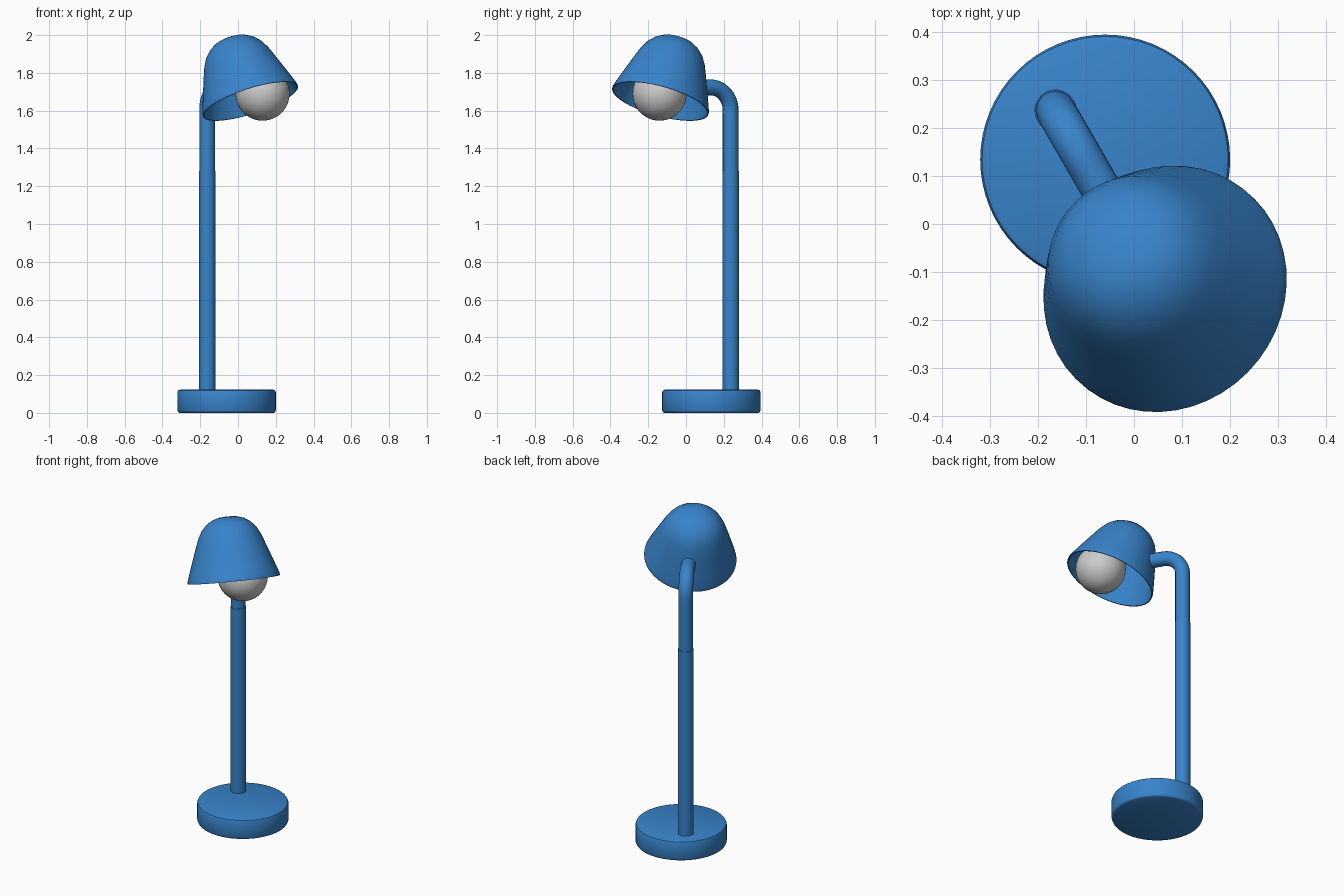
import bpy, bmesh, math
from mathutils import Vector

if "Cube" in bpy.data.objects:
    bpy.data.objects.remove(bpy.data.objects["Cube"])

blue = bpy.data.materials.new("blue_paint")
blue.diffuse_color = (0.04, 0.23, 0.60, 1)
blue.use_nodes = True
blue.node_tree.nodes["Principled BSDF"].inputs["Base Color"].default_value = blue.diffuse_color


def finish(ob, name, mat=None, angle=40):
    ob.name = name
    if mat:
        ob.data.materials.append(mat)
    bpy.ops.object.select_all(action='DESELECT')
    ob.select_set(True)
    bpy.context.view_layer.objects.active = ob
    bpy.ops.object.shade_smooth_by_angle(angle=math.radians(angle))
    return ob


def lathe(name, profile, mat, steps=48):
    """Spin (radius, height) points around local z."""
    bm = bmesh.new()
    vs = [bm.verts.new((r, 0, z)) for r, z in profile]
    es = [bm.edges.new(p) for p in zip(vs, vs[1:])]
    bmesh.ops.spin(bm, geom=vs + es, axis=(0, 0, 1), cent=(0, 0, 0),
                   steps=steps, angle=math.tau)
    bmesh.ops.remove_doubles(bm, verts=bm.verts, dist=1e-5)
    bmesh.ops.recalc_face_normals(bm, faces=bm.faces)
    me = bpy.data.meshes.new(name)
    bm.to_mesh(me)
    bm.free()
    ob = bpy.data.objects.new(name, me)
    bpy.context.collection.objects.link(ob)
    return finish(ob, name, mat)


# Round base with softened edges
base = lathe("base", [(0, 0), (0.248, 0), (0.256, 0.004), (0.26, 0.013), (0.26, 0.11),
                      (0.256, 0.119), (0.247, 0.123), (0, 0.123)], blue, 64)
base.location = (-0.06, 0.134, 0)

# Lower stem, slightly thicker than the bent tube
stem_pos = Vector((-0.163, 0.236, 0))
bpy.ops.mesh.primitive_cylinder_add(vertices=32, radius=0.044, depth=1.18,
                                    location=stem_pos + Vector((0, 0, 0.69)))
finish(bpy.context.object, "lower_stem", blue)

# Upper stem bending into the short arm
out = Vector((0.5, -0.866, 0))
up = Vector((0, 0, 1))
bend, arm_z, k = 0.12, 1.723, 0.066
cu = bpy.data.curves.new("bent_arm", 'CURVE')
cu.dimensions = '3D'
cu.bevel_depth = 0.042
cu.bevel_resolution = 6
cu.resolution_u = 12
cu.use_fill_caps = True
sp = cu.splines.new('BEZIER')
sp.bezier_points.add(3)
nodes = [(stem_pos + up * 1.2, up), (stem_pos + up * (arm_z - bend), up),
         (stem_pos + out * bend + up * arm_z, out),
         (stem_pos + out * 0.215 + up * arm_z, out)]
for bp, (co, d), a, b in zip(sp.bezier_points, nodes, (0.1, 0.1, k, 0.03), (0.1, k, 0.03, 0.03)):
    bp.co = co
    bp.handle_left = co - d * a
    bp.handle_right = co + d * b
arm = bpy.data.objects.new("bent_arm", cu)
bpy.context.collection.objects.link(arm)
bpy.ops.object.select_all(action='DESELECT')
arm.select_set(True)
bpy.context.view_layer.objects.active = arm
bpy.ops.object.convert(target='MESH')
finish(bpy.context.object, "bent_arm", blue)

# Tilted bell shade: outer wall, rim, then thin inner wall
outer = [(0, 0.362), (0.05, 0.358), (0.09, 0.346), (0.125, 0.324), (0.155, 0.292),
         (0.178, 0.25), (0.197, 0.2), (0.215, 0.15), (0.24, 0.08), (0.259, 0.025),
         (0.264, 0.008), (0.264, 0.0)]
inner = [(0.258, 0.0)] + [(max(r - 0.008, 0), z - 0.006) for r, z in outer[-3::-1]]
shade = lathe("shade", outer + inner[:-1] + [(0, 0.354)], blue)
shade.rotation_mode = 'QUATERNION'
shade.rotation_quaternion = up.rotation_difference(Vector((-0.30, 0.255, 0.919)))
shade.location = (0.066, -0.136, 1.65)

# Bulb
bpy.ops.mesh.primitive_uv_sphere_add(segments=48, ring_count=24, radius=0.143,
                                     location=(0.13, -0.14, 1.69))
finish(bpy.context.object, "bulb", None, 60)
